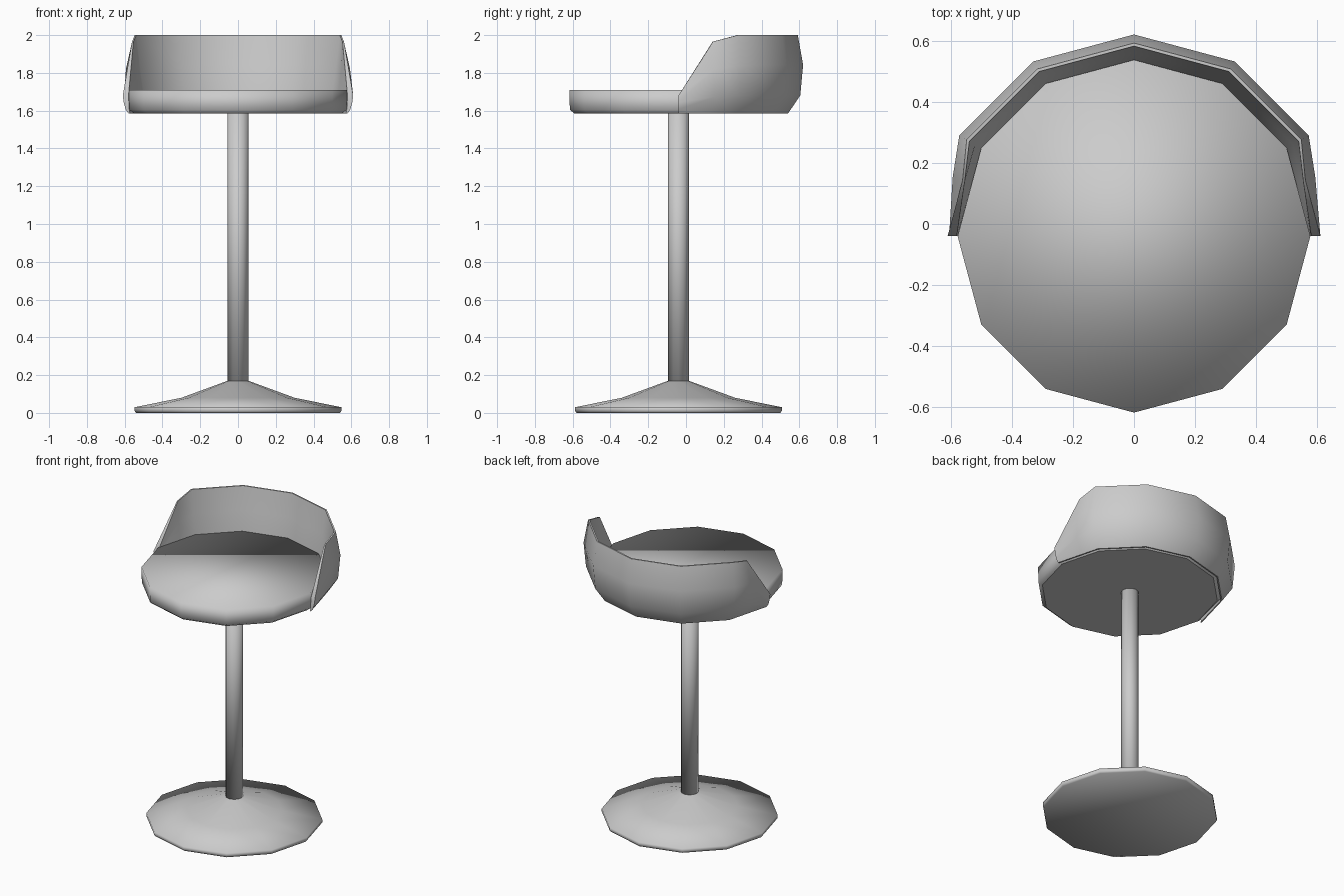
import bpy, bmesh, math
from mathutils import Vector

cube = bpy.data.objects.get("Cube")
if cube:
    bpy.data.objects.remove(cube)

SIDES = 12
CENTRE_Y = -0.04

grey = bpy.data.materials.new("plain_grey")
grey.use_nodes = True
grey.diffuse_color = (0.6, 0.6, 0.6, 1)
grey.node_tree.nodes["Principled BSDF"].inputs["Base Color"].default_value = grey.diffuse_color


def finish(name, bm):
    """Turn a bmesh into a smooth shaded grey object."""
    bmesh.ops.recalc_face_normals(bm, faces=bm.faces)
    mesh = bpy.data.meshes.new(name)
    for face in bm.faces:
        face.smooth = True
    bm.to_mesh(mesh)
    bm.free()
    mesh.materials.append(grey)
    obj = bpy.data.objects.new(name, mesh)
    obj.location.y = CENTRE_Y
    bpy.context.collection.objects.link(obj)
    return obj


def bridge(bm, first, second, closed):
    """Join two rows of vertices with quads."""
    n = len(first)
    for i in range(n if closed else n - 1):
        j = (i + 1) % n
        bm.faces.new((first[i], first[j], second[j], second[i]))


def lathe(name, profile):
    """Spin (radius, height) pairs into a capped solid."""
    bm = bmesh.new()
    rings = []
    for r, z in profile:
        angles = [math.tau * i / SIDES for i in range(SIDES)]
        rings.append([bm.verts.new((r * math.sin(a), r * math.cos(a), z)) for a in angles])
    for lower, upper in zip(rings, rings[1:]):
        bridge(bm, lower, upper, True)
    bm.faces.new(rings[0])
    bm.faces.new(rings[-1])
    return finish(name, bm)


# Flared foot, pole and round cushion
lathe("base", [(0.54, 0), (0.547, 0.01), (0.547, 0.03), (0.3, 0.08), (0.055, 0.17)])
lathe("pole", [(0.055, 0.16), (0.055, 1.59)])
seat = lathe("seat", [(0.55, 1.585), (0.575, 1.605), (0.577, 1.71)])
for poly in seat.data.polygons:
    if poly.normal.z < -0.9:
        poly.use_smooth = False

# Wraparound back: outer radii going up, then inner radii coming down
BOTTOM = 1.585
HEIGHTS = (0, 0.23, 0.62, 1, 1, 0.62, 0.28, 0)
FULL = (0.58, 0.645, 0.66, 0.632, 0.622, 0.6, 0.577, 0.572)
SHOULDER = (0.58, 0.64, 0.645, 0.61, 0.602, 0.595, 0.577, 0.572)
TIP = (0.58, 0.595, 0.605, 0.61, 0.58, 0.578, 0.577, 0.572)


def direction(degrees):
    a = math.radians(degrees)
    return Vector((math.sin(a), math.cos(a), 0))


half = [(direction(30), 2.0, FULL), (direction(60), 2.0, FULL),
        (direction(60).lerp(direction(90), 0.4), 1.965, SHOULDER),
        (direction(90), 1.68, TIP)]
mirrored = [(Vector((-d.x, d.y, 0)), top, radii) for d, top, radii in reversed(half)]
columns = mirrored + [(direction(0), 2.0, FULL)] + half

bm = bmesh.new()
loops = []
for d, top, radii in columns:
    loops.append([bm.verts.new(d * r + Vector((0, 0, BOTTOM + h * (top - BOTTOM))))
                  for r, h in zip(radii, HEIGHTS)])
for first, second in zip(loops, loops[1:]):
    bridge(bm, first, second, True)
for end in (loops[0], loops[-1]):
    bm.faces.new(end)
back = finish("backrest", bm)

# Keep the thin rim and the two end faces crisp
bpy.ops.object.select_all(action='DESELECT')
back.select_set(True)
bpy.context.view_layer.objects.active = back
bpy.ops.object.shade_smooth_by_angle(angle=math.radians(50))
